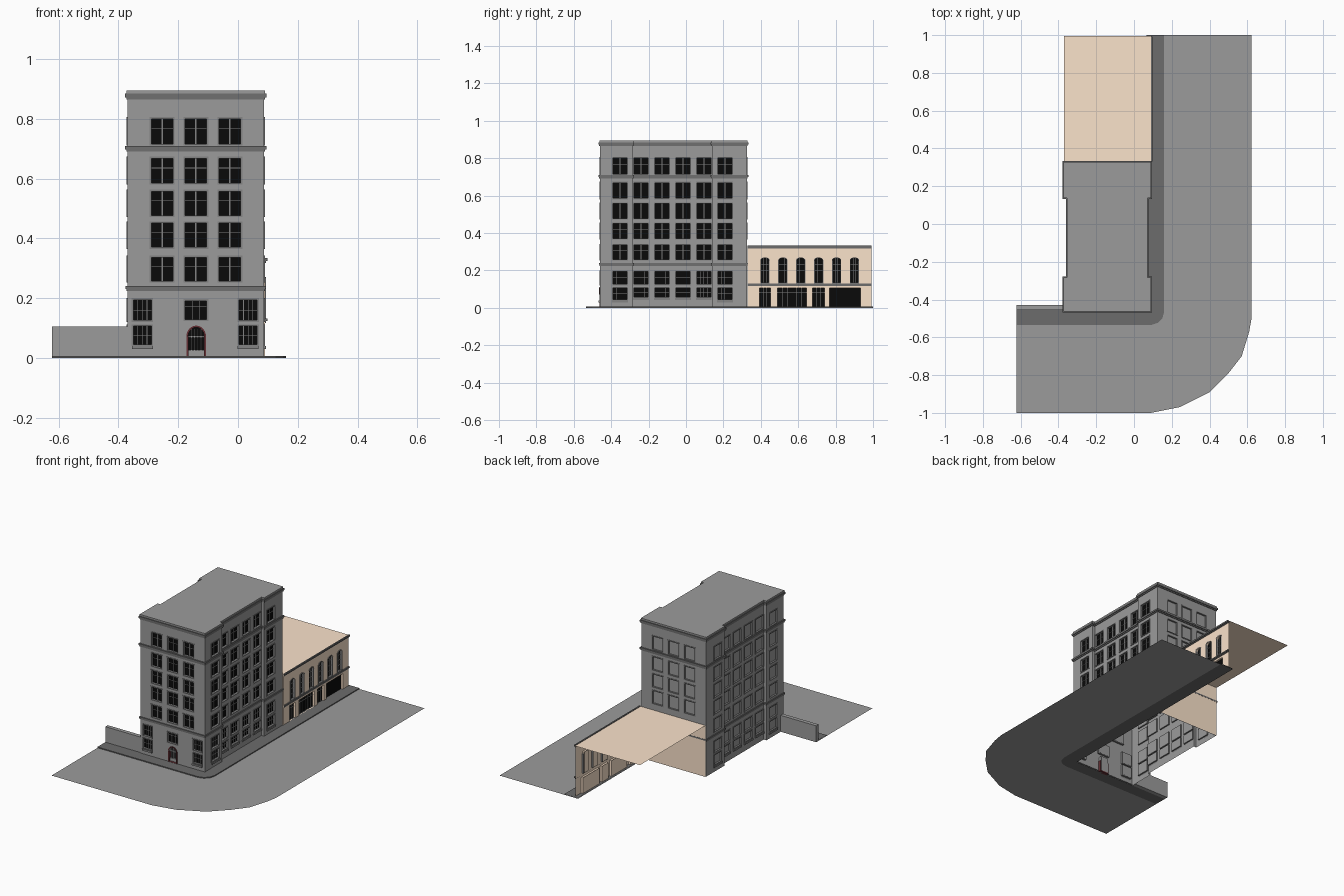
import bpy, math
from mathutils import Vector

if "Cube" in bpy.data.objects:
    bpy.data.objects.remove(bpy.data.objects["Cube"])

parts = {}


def material(name, c):
    m = bpy.data.materials.new(name)
    m.diffuse_color = (*c, 1)
    m.use_nodes = True
    m.node_tree.nodes["Principled BSDF"].inputs["Base Color"].default_value = m.diffuse_color
    return m


BLACK = material("dark_glass", (0.003, 0.003, 0.003))
BEIGE = material("beige_render", (0.97, 0.77, 0.60))
RED = material("red_trim", (0.13, 0.03, 0.035))
DARK = material("dark_paving", (0.15, 0.15, 0.15))
STONE = material("grey_stone", (0.33, 0.33, 0.33))
TRIM = material("grey_trim", (0.23, 0.23, 0.23))
BAND = material("band_stone", (0.16, 0.16, 0.16))


def face(part, pts):
    vs, fs = parts.setdefault(part, ([], []))
    fs.append(list(range(len(vs), len(vs) + len(pts))))
    vs.extend(tuple(p) for p in pts)


class Wall:
    """Flat elevation: u runs along it, v is height, d is depth behind the surface."""
    def __init__(self, part, base, U):
        self.part, self.base, self.U = part, Vector(base), Vector(U)
        self.N = self.U.cross(Vector((0, 0, 1)))

    def P(self, u, v, d=0):
        return self.base + self.U * u + Vector((0, 0, v)) - self.N * d

    def bar(self, part, u0, u1, v0, v1, d0, d1):
        c = [(u0, v0), (u1, v0), (u1, v1), (u0, v1)]
        face(part, [self.P(*p, d0) for p in c])
        face(part, [self.P(*p, d1) for p in reversed(c)])
        for i in range(4):
            a, b = c[i], c[(i + 1) % 4]
            face(part, [self.P(*a, d0), self.P(*a, d1), self.P(*b, d1), self.P(*b, d0)])

    def sheet(self, u0, u1, v0, v1, openings=()):
        us = sorted({u0, u1, *[x for o in openings for x in o[:2]]})
        vs = sorted({v0, v1, *[x for o in openings for x in o[2:4]]})
        for a, b in zip(us, us[1:]):
            for c, e in zip(vs, vs[1:]):
                mu, mv = (a + b) / 2, (c + e) / 2
                if not any(o[0] < mu < o[1] and o[2] < mv < o[3] for o in openings):
                    face(self.part, [self.P(a, c), self.P(b, c), self.P(b, e), self.P(a, e)])

    def window(self, o, glass, frame, nu=2, rows=(0.6,), rise=0, trim=0.005, sill=True, depth=0.012):
        u0, u1, v0, v1 = o
        c = [(u0, v0), (u1, v0), (u1, v1), (u0, v1)]
        for i in range(4):
            a, b = c[i], c[(i + 1) % 4]
            face(self.part, [self.P(*a), self.P(*b), self.P(*b, depth), self.P(*a, depth)])
        face(glass, [self.P(*p, depth) for p in c])
        # wall-coloured backing, seen from inside
        face(self.part, [self.P(*p, depth + 0.002) for p in reversed(c)])
        # glazing bars
        for i in range(1, nu):
            m = u0 + (u1 - u0) * i / nu
            w = 0.0025 if nu == 2 else 0.001
            self.bar(frame, m - w, m + w, v0, v1, depth - 0.005, depth)
        for r in rows:
            m = v0 + (v1 - v0) * r
            self.bar(frame, u0, u1, m - 0.001, m + 0.001, depth - 0.004, depth)
        if sill:
            self.bar(frame, u0 - 0.004, u1 + 0.004, v0 - 0.015, v0 - 0.004, -0.007, 0)
        if trim:
            t = trim
            for a, b in ((u0 - t, u0 + 0.001), (u1 - 0.001, u1 + t)):
                self.bar(frame, a, b, v0 - t, v1 - rise if rise else v1 + t, -0.003, depth)
            self.bar(frame, u0, u1, v0 - t, v0 + 0.001, -0.003, depth)
            if not rise:
                self.bar(frame, u0, u1, v1 - 0.001, v1 + t, -0.003, depth)
        if rise:
            # arched head: spandrels and moulding
            m, h, n = (u0 + u1) / 2, (u1 - u0) / 2, 12
            arc = [(math.cos(math.pi * i / n), math.sin(math.pi * i / n)) for i in range(n + 1)]
            pt = lambda s, k, d: self.P(m + s[0] * (h + k), v1 - rise + s[1] * (rise + k), d)
            for i in range(n):
                s, e = arc[i], arc[i + 1]
                corner = self.P(u1 if i < n // 2 else u0, v1, 0)
                face(self.part, [corner, pt(e, 0, 0), pt(s, 0, 0)])
                face(self.part, [pt(s, 0, 0), pt(e, 0, 0), pt(e, 0, depth), pt(s, 0, depth)])
                if trim:
                    face(frame, [pt(s, 0, -.004), pt(s, trim, -.004), pt(e, trim, -.004), pt(e, 0, -.004)])
                    face(frame, [pt(s, trim, -.004), pt(s, trim, 0), pt(e, trim, 0), pt(e, trim, -.004)])


# Tower dimensions
X0, X1, Y0, Y1, N0, N1, IN, H = -0.37, 0.087, -0.46, 0.325, -0.285, 0.14, 0.019, 0.895
ROWS = [(0.257, 0.337), (0.37, 0.452), (0.476, 0.558), (0.585, 0.669), (0.715, 0.801)]
FRONT_C = [-0.254, -0.141, -0.027]
SIDE_C = [-0.353, -0.2405, -0.128, -0.016, 0.0955, 0.208]
LOW_END = [(0.044, 0.107), (0.125, 0.195)]
LOW_MID = [(0.058, 0.107), (0.125, 0.195)]


def rect(c, w, r):
    return (c - w / 2, c + w / 2, *r)


def tower_wall(base, U, span, wins, blank, door=None):
    w = Wall("tower_walls", base, U)
    w.sheet(span[0], span[1], 0, H, [o for o, *_ in wins] + ([door] if door else []))
    for o, nu, rows, sill in wins:
        if blank:
            w.window(o, "blank_panels", "tower_frames", 1, (), sill=sill, depth=0.008)
        else:
            w.window(o, "tower_glass", "tower_frames", nu, rows, sill=sill)
    return w


# Front elevation with arched entrance
wins = [(rect(c, 0.074, r), 2, (0.6,), False) for c in FRONT_C for r in ROWS]
for c in (-0.320, 0.034):
    wins += [(rect(c, 0.062, r), 4, (0.5,), i == 0) for i, r in enumerate(LOW_END)]
wins.append((rect(-0.141, 0.074, (0.128, 0.192)), 3, (0.7,), False))
door = (-0.167, -0.113, 0.006, 0.102)
front = tower_wall((0, Y0, 0), (1, 0, 0), (X0, X1), wins, False, door)
front.window(door, "tower_glass", "door_surround", 1, (), rise=0.03, trim=0.006, sill=False, depth=0.018)
for k in range(1, 5):
    u = door[0] + 0.054 * k / 5
    front.bar("door_panels", u - 0.0015, u + 0.0015, 0.006, 0.096, 0.012, 0.018)
for v0, v1 in ((0.006, 0.026), (0.068, 0.073)):
    front.bar("door_panels", door[0], door[1], v0, v1, 0.011, 0.018)

# Back elevation, blank windows above the neighbour
tower_wall((0, Y1, 0), (-1, 0, 0), (-X1, -X0),
           [(rect(-c, 0.074, r), 1, (), False) for c in FRONT_C for r in ROWS[1:]], True)

# Side elevations with recessed middle bay; left side has blank windows
for s, x in ((1, X1), (-1, X0)):
    for a, b, inset, cols in ((Y0, N0, 0, SIDE_C[:1]), (N0, N1, IN, SIDE_C[1:5]), (N1, Y1, 0, SIDE_C[5:])):
        wins = [(rect(s * c, 0.076, r), 2, (0.6,), False) for c in cols for r in ROWS]
        low = LOW_MID if inset else LOW_END
        wins += [(rect(s * c, 0.076, r), 4, (0.5,), i == 0) for c in cols for i, r in enumerate(low)]
        tower_wall((x - s * inset, 0, 0), (0, s, 0), sorted((s * a, s * b)), wins, s < 0)
    for y, f in ((N0, 1), (N1, -1)):
        q = [(x, y, 0), (x - s * IN, y, 0), (x - s * IN, y, H), (x, y, H)]
        face("tower_walls", q if s * f > 0 else q[::-1])


def outline(d):
    a, b = X0 - d, X1 + d
    return [(a, Y0 - d), (b, Y0 - d), (b, N0 + d), (b - IN, N0 + d), (b - IN, N1 - d), (b, N1 - d),
            (b, Y1 + d), (a, Y1 + d), (a, N1 - d), (a + IN, N1 - d), (a + IN, N0 + d), (a, N0 + d)]


# Roof, belts and cornices
face("tower_roof", [(*p, H) for p in outline(0)])
for z0, z1, d in ((0.224, 0.231, 0.003), (0.231, 0.240, 0.006), (0.690, 0.698, 0.004), (0.698, 0.709, 0.008),
                  (0.864, 0.872, 0.004), (0.872, 0.884, 0.008), (0.884, H, 0.003)):
    o, i = outline(d), outline(0)
    part = "tower_parapet" if z1 == H else "tower_cornices"
    for k in range(12):
        j = (k + 1) % 12
        face(part, [(*o[k], z0), (*o[j], z0), (*o[j], z1), (*o[k], z1)])
        face(part, [(*o[k], z1), (*o[j], z1), (*i[j], z1), (*i[k], z1)])
        face(part, [(*i[k], z0), (*i[j], z0), (*o[j], z0), (*o[k], z0)])

# Low neighbour: street front, party wall and roof (open behind)
shop = Wall("shop_walls", (0.09, 0, 0), (0, 1, 0))
tall = [rect(0.422 + 0.0957 * i, 0.042, (0.134, 0.266)) for i in range(6)]
ground = [((0.393, 0.452, 0.006, 0.105), 3), ((0.489, 0.644, 0.006, 0.105), 6),
          ((0.676, 0.740, 0.006, 0.105), 3), ((0.767, 0.933, 0.006, 0.105), 1)]
shop.sheet(0.33, 0.992, 0, 0.33, tall + [g[0] for g in ground])
for o in tall:
    shop.window(o, "shop_glass", "shop_frames", 3, (0.25, 0.5, 0.75), rise=0.012, trim=0.004, sill=False)
for o, n in ground:
    shop.window(o, "shop_glass", "shop_frames", n, (0.75,) if n > 1 else (), trim=0, sill=False)
for v0, v1, d in ((0.117, 0.123, 0.004), (0.123, 0.131, 0.008), (0.318, 0.324, 0.004), (0.324, 0.334, 0.009)):
    shop.bar("shop_cornices", 0.33, 0.992, v0, v1, -d, 0)
face("shop_walls", [(0.09, 0.33, 0), (X0, 0.33, 0), (X0, 0.33, 0.33), (0.09, 0.33, 0.33)])
face("shop_roof", [(X0, 0.33, 0.33), (0.09, 0.33, 0.33), (0.09, 0.995, 0.33), (X0, 0.995, 0.33)])

# Yard wall
Wall("yard_wall", (0, -0.455, 0), (1, 0, 0)).bar("yard_wall", -0.622, X0, 0, 0.105, 0, 0.025)

# Pavement and road, both L-shaped with rounded corner
kerb = [(-0.622, -0.535), (0.09, -0.535), (0.125, -0.524), (0.15, -0.5), (0.16, -0.465), (0.16, 1)]
inner = [(-0.622, -0.455)] + [(0.066, -0.455)] * 4 + [(0.066, 1)]
road = [(-0.622, -1), (0.09, -1), (0.24, -0.97), (0.40, -0.89), (0.50, -0.79), (0.57, -0.70),
        (0.61, -0.57), (0.622, -0.5), (0.622, 1)]
face("road", [(*p, 0) for p in road + kerb[::-1]])
for k in range(5):
    a, b, c, d = kerb[k], kerb[k + 1], inner[k + 1], inner[k]
    top = [a, b, c] if c == d else [a, b, c, d]
    face("pavement", [(*p, 0.006) for p in top])
    face("pavement", [(*p, 0) for p in reversed(top)])
    face("pavement", [(*a, 0), (*b, 0), (*b, 0.006), (*a, 0.006)])

# Create the objects
MATS = {"tower_glass": BLACK, "shop_glass": BLACK, "door_surround": RED, "shop_walls": BEIGE,
        "shop_roof": BEIGE, "pavement": DARK, "shop_cornices": DARK, "tower_cornices": BAND,
        "tower_frames": TRIM, "shop_frames": TRIM}
for name, (vs, fs) in parts.items():
    me = bpy.data.meshes.new(name)
    me.from_pydata(vs, [], fs)
    me.materials.append(MATS.get(name, STONE))
    bpy.context.collection.objects.link(bpy.data.objects.new(name, me))
